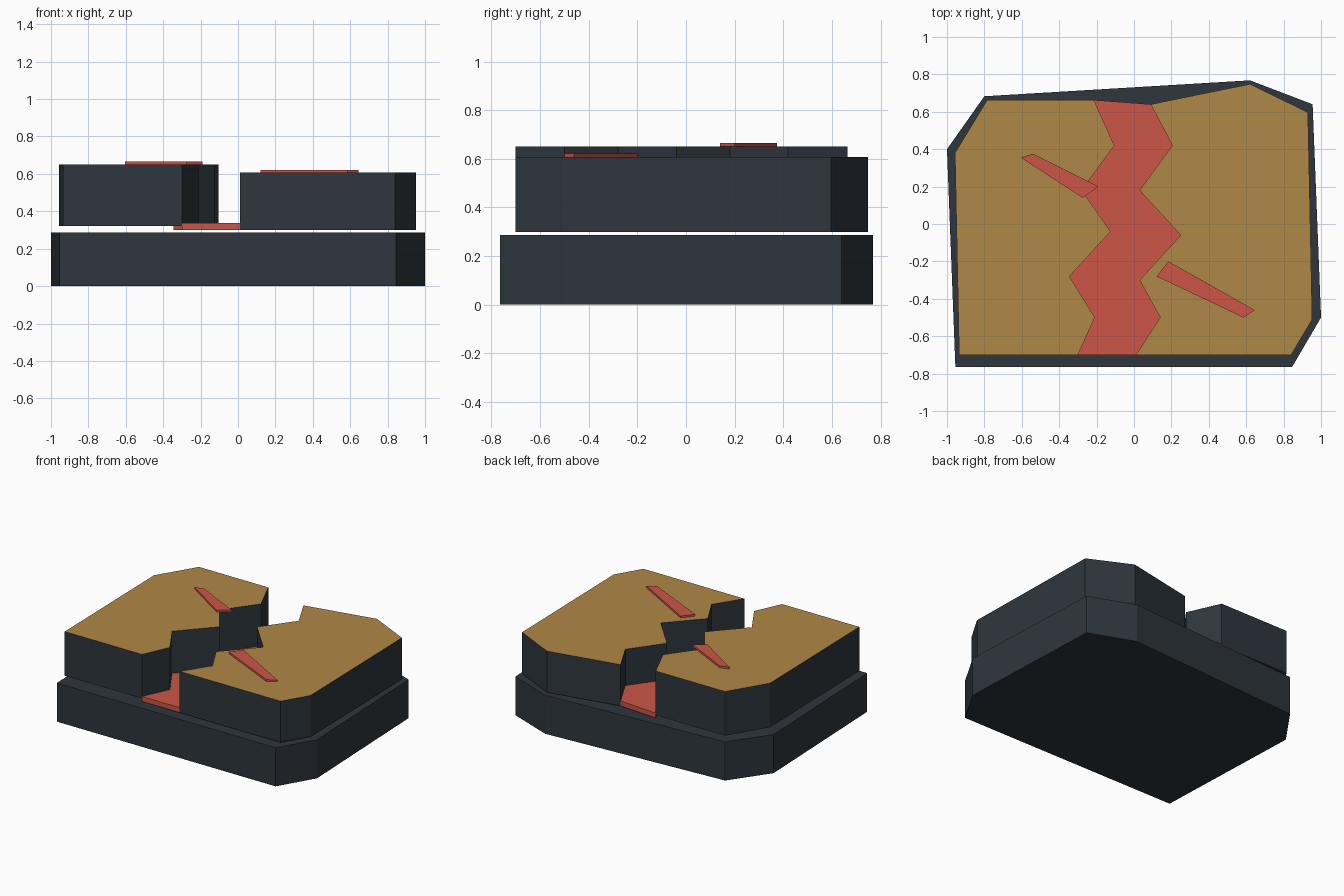
import bpy
import bmesh

if "Cube" in bpy.data.objects:
    bpy.data.objects.remove(bpy.data.objects["Cube"])


def material(name, srgb):
    """Flat colour from 0-255 sRGB values."""
    m = bpy.data.materials.new(name)
    lin = [((c / 255 + 0.055) / 1.055) ** 2.4 for c in srgb]
    m.diffuse_color = (*lin, 1)
    m.use_nodes = True
    m.node_tree.nodes["Principled BSDF"].inputs["Base Color"].default_value = m.diffuse_color
    return m


rock = material("dark rock", (46, 54, 61))
crust = material("ochre crust", (176, 136, 70))
lava = material("red lava", (204, 86, 72))


def prism(name, outline, z0, z1, side, top=None):
    """Extrude an outline upward; the upper face may have its own colour."""
    bm = bmesh.new()
    base = bm.faces.new([bm.verts.new((x, y, z0)) for x, y in outline])
    ext = bmesh.ops.extrude_face_region(bm, geom=[base], use_keep_orig=True)
    verts = [v for v in ext["geom"] if isinstance(v, bmesh.types.BMVert)]
    bmesh.ops.translate(bm, verts=verts, vec=(0, 0, z1 - z0))
    bmesh.ops.recalc_face_normals(bm, faces=bm.faces)
    me = bpy.data.meshes.new(name)
    me.materials.append(side)
    if top:
        me.materials.append(top)
        for f in bm.faces:
            f.material_index = int(f.normal.z > 0.5)
    bm.to_mesh(me)
    bm.free()
    ob = bpy.data.objects.new(name, me)
    bpy.context.collection.objects.link(ob)
    return ob


# Zigzag edges of the crack, front to back
crack_left = [(-0.30, -0.70), (-0.21, -0.50), (-0.345, -0.28), (-0.125, -0.04),
              (-0.28, 0.18), (-0.105, 0.42), (-0.215, 0.663)]
crack_right = [(0.01, -0.70), (0.14, -0.50), (0.03, -0.30), (0.25, -0.06),
               (0.03, 0.18), (0.205, 0.42), (0.09, 0.64)]

# Bedrock foundation
prism("bedrock_base", [(-0.955, -0.765), (0.845, -0.765), (1.0, -0.50), (0.955, 0.64),
                       (0.62, 0.768), (-0.80, 0.683), (-1.0, 0.40)], 0, 0.287, rock)

# Two split ground slabs with ochre tops
prism("left_slab", crack_left + [(-0.785, 0.663), (-0.957, 0.38), (-0.935, -0.70)],
      0.322, 0.65, rock, crust)
prism("right_slab", [(0.84, -0.70), (0.953, -0.51), (0.93, 0.597), (0.62, 0.748)]
      + crack_right[::-1], 0.30, 0.607, rock, crust)

# Molten strip at the bottom of the crack
prism("lava_strip", crack_left + crack_right[::-1], 0.30, 0.337, lava)

# Glowing fissures lying on the slabs
prism("left_fissure", [(-0.605, 0.355), (-0.275, 0.14), (-0.19, 0.20), (-0.54, 0.375)],
      0.651, 0.665, lava)
prism("right_fissure", [(0.12, -0.28), (0.585, -0.50), (0.645, -0.46), (0.185, -0.20)],
      0.608, 0.622, lava)
